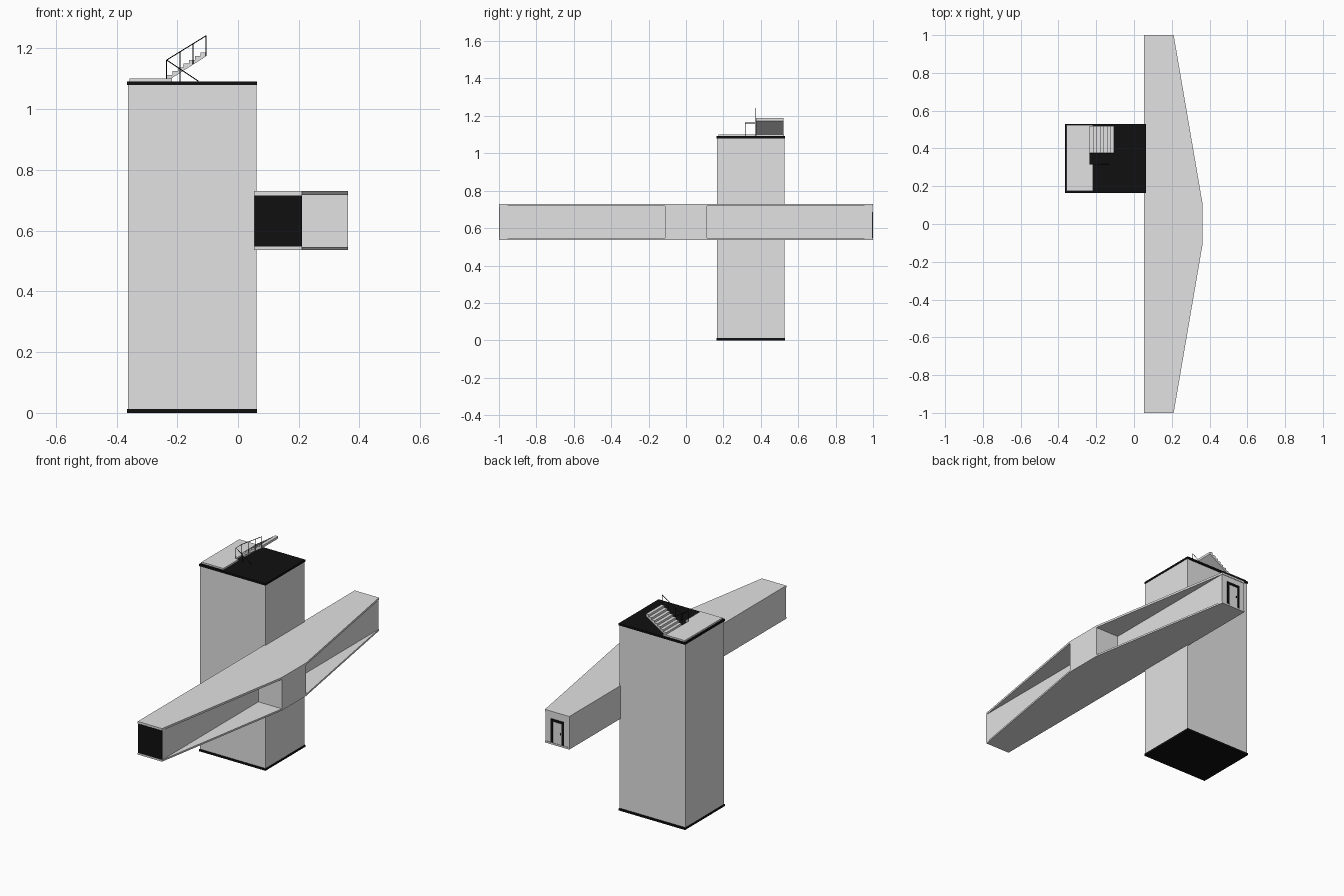
import bpy
import bmesh
from mathutils import Vector

if "Cube" in bpy.data.objects:
    bpy.data.objects.remove(bpy.data.objects["Cube"], do_unlink=True)


def material(name, value):
    mat = bpy.data.materials.new(name)
    mat.use_nodes = True
    colour = (value, value, value, 1)
    mat.diffuse_color = colour
    mat.node_tree.nodes["Principled BSDF"].inputs["Base Color"].default_value = colour
    return mat


GREY = material("pale grey", 0.76)
BLACK = material("black", 0.005)


def finish(name, bm, mat):
    bmesh.ops.recalc_face_normals(bm, faces=bm.faces)
    mesh = bpy.data.meshes.new(name)
    bm.to_mesh(mesh)
    bm.free()
    mesh.materials.append(mat)
    obj = bpy.data.objects.new(name, mesh)
    bpy.context.scene.collection.objects.link(obj)
    return obj


def prism(name, points, offset, mat):
    """Extrude a flat outline of 3D points along offset."""
    bm = bmesh.new()
    face = bm.faces.new([bm.verts.new(p) for p in points])
    extruded = bmesh.ops.extrude_face_region(bm, geom=[face], use_keep_orig=True)
    verts = [v for v in extruded["geom"] if isinstance(v, bmesh.types.BMVert)]
    bmesh.ops.translate(bm, verts=verts, vec=offset)
    return finish(name, bm, mat)


def box(name, x, y, z, mat):
    outline = [(x[0], y[0], z[0]), (x[1], y[0], z[0]),
               (x[1], y[1], z[0]), (x[0], y[1], z[0])]
    return prism(name, outline, (0, 0, z[1] - z[0]), mat)


def rod(name, start, end, radius=0.0016):
    """Thin square bar between two points."""
    a, b = Vector(start), Vector(end)
    bm = bmesh.new()
    bmesh.ops.create_cone(bm, cap_ends=True, segments=4, radius1=radius,
                          radius2=radius, depth=(b - a).length)
    obj = finish(name, bm, BLACK)
    obj.location = (a + b) / 2
    obj.rotation_euler = (b - a).to_track_quat("Z", "Y").to_euler()
    return obj


# Tower with base and roof slabs
SLAB_X, SLAB_Y = (-0.365, 0.063), (0.163, 0.53)
box("tower_body", (-0.363, 0.052), (0.167, 0.524), (0.012, 1.08), GREY)
box("tower_side_wall", (0.052, 0.061), (0.165, 0.527), (0.012, 1.08), GREY)
box("tower_base", SLAB_X, SLAB_Y, (0, 0.012), BLACK)
box("tower_roof", SLAB_X, SLAB_Y, (1.08, 1.092), BLACK)

# Long bridge: straight core between a tapered roof and floor
IN, OUT, BAY = 0.053, 0.21, 0.362
LOW, HIGH = 0.537, 0.73


def deck(name, z, thickness):
    outline = [(IN, -1), (OUT, -1), (BAY, -0.112), (BAY, 0.112), (OUT, 1), (IN, 1)]
    prism(name, [(x, y, z) for x, y in outline], (0, 0, thickness), GREY)


deck("bridge_floor", LOW, 0.01)
deck("bridge_roof", HIGH - 0.012, 0.012)
box("bridge_core", (IN, OUT), (-0.997, 0.997), (LOW + 0.01, HIGH - 0.012), GREY)
box("bridge_bay", (OUT, BAY), (-0.112, 0.112), (LOW + 0.01, HIGH - 0.012), GREY)
box("bridge_end_window", (IN + 0.002, OUT), (-1, -0.997),
    (LOW + 0.011, HIGH - 0.014), BLACK)

# Door at the far end of the bridge
DOOR_Z = (LOW + 0.011, 0.686)
for side, x in (("left", 0.161), ("right", 0.088)):
    box("door_frame_" + side, (x, x + 0.014), (0.997, 1.001), DOOR_Z, BLACK)
box("door_frame_top", (0.088, 0.175), (0.997, 1.001), (0.673, 0.686), BLACK)
box("door_panel", (0.104, 0.159), (0.997, 0.999), (DOOR_Z[0], 0.671), GREY)
box("door_handle", (0.107, 0.112), (0.999, 1.001), (0.605, 0.617), BLACK)

# Roof landing, notched at the stair well
landing = [(-0.358, 0.175), (-0.217, 0.175), (-0.217, 0.315), (-0.235, 0.315),
           (-0.235, 0.375), (-0.217, 0.375), (-0.217, 0.523), (-0.358, 0.523)]
prism("roof_landing", [(x, y, 1.092) for x, y in landing], (0, 0, 0.009), GREY)

# Stair flight rising from the landing with a sloping underside
STEPS, RUN, RISE = 7, 0.0186, 0.0125
profile = [(-0.235, 1.1)]
for i in range(STEPS):
    x, z = -0.235 + i * RUN, 1.1 + (i + 1) * RISE
    profile += [(x, z), (x + RUN, z)]
profile += [(-0.105, 1.174), (-0.222, 1.1)]
prism("stair_flight", [(x, 0.375, z) for x, z in profile], (0, 0.145, 0), GREY)

# Railings beside the rising flight, across the well and down the lower flight
UP_Y, DOWN_Y, TURN = 0.371, 0.316, (-0.235, 1.162)
rod("upper_rail", (TURN[0], UP_Y, TURN[1]), (-0.105, UP_Y, 1.242))
rod("turn_rail", (TURN[0], UP_Y, TURN[1]), (TURN[0], DOWN_Y, TURN[1]))
rod("lower_rail", (TURN[0], DOWN_Y, TURN[1]), (-0.13, DOWN_Y, 1.092))
for i in range(4):
    x = TURN[0] + i * 0.0433
    rod("upper_post", (x, UP_Y, 1.095 + i * 0.027), (x, UP_Y, TURN[1] + i * 0.0267))
for i in range(2):
    x = TURN[0] + i * 0.0433
    rod("lower_post", (x, DOWN_Y, 1.092), (x, DOWN_Y, TURN[1] - i * 0.029))
